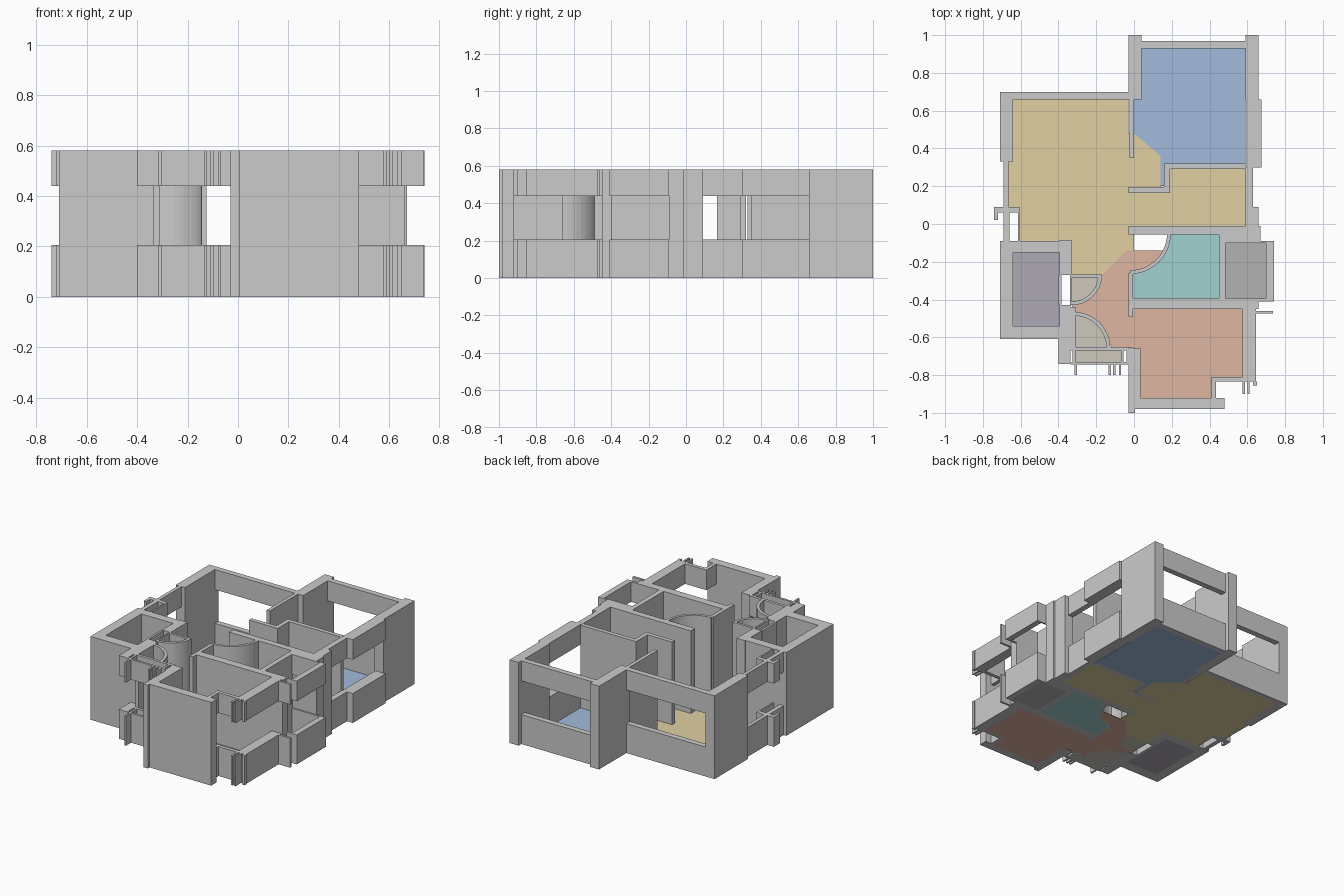
import bpy, bmesh, math

H, SILL, HEAD, FLOOR = 0.58, 0.205, 0.44, 0.004
FULL = [(0, H)]
OPEN = [(0, SILL), (HEAD, H)]      # wall below and above a window opening


def finish(name, bm, color=None):
    bmesh.ops.recalc_face_normals(bm, faces=bm.faces)
    me = bpy.data.meshes.new(name)
    bm.to_mesh(me)
    bm.free()
    ob = bpy.data.objects.new(name, me)
    bpy.context.collection.objects.link(ob)
    if color:
        mat = bpy.data.materials.new(name + "_paint")
        mat.diffuse_color = (*color, 1)
        me.materials.append(mat)


def prism(bm, pts, z0, z1):
    face = bm.faces.new([bm.verts.new((x, y, z0)) for x, y in pts])
    up = bmesh.ops.extrude_face_region(bm, geom=[face], use_keep_orig=True)["geom"]
    bmesh.ops.translate(bm, vec=(0, 0, z1 - z0),
                        verts=[g for g in up if isinstance(g, bmesh.types.BMVert)])


def rect(x0, y0, x1, y1):
    return [(x0, y0), (x1, y0), (x1, y1), (x0, y1)]


def walls(name, spans, rects):
    bm = bmesh.new()
    for r in rects:
        for z0, z1 in spans:
            prism(bm, rect(*r), z0, z1)
    finish(name, bm)


def floor(name, color, *outlines):
    bm = bmesh.new()
    for pts in outlines:
        prism(bm, pts, 0, FLOOR)
    finish(name, bm, color)


def quarter(cx, cy, r, a0, n=12):
    return [(cx + r * math.cos(math.radians(a0 + 90 * i / n)),
             cy + r * math.sin(math.radians(a0 + 90 * i / n))) for i in range(n + 1)]


def door_arc(name, cx, cy, r, a0):
    bm = bmesh.new()
    prism(bm, quarter(cx, cy, r, a0) + quarter(cx, cy, r - 0.02, a0)[::-1], 0, H)
    finish(name, bm)


# Bedroom (blue) and its partition to the living room
walls("bedroom_walls", FULL, [
    (-0.03, 0.66, 0.04, 1.0), (0.59, 0.66, 0.66, 1.0), (-0.025, 0.35, 0.0, 0.66),
    (0.19, 0.29, 0.59, 0.32), (0.16, 0.165, 0.19, 0.32), (-0.03, 0.165, 0.16, 0.195)])
walls("bedroom_window_walls", OPEN, [
    (0.04, 0.93, 0.59, 0.97), (0.595, 0.30, 0.675, 0.66)])

# Living room
walls("living_walls", FULL, [
    (-0.71, 0.33, -0.64, 0.70), (0.59, -0.01, 0.66, 0.09), (-0.03, -0.055, 0.67, -0.01)])
walls("living_window_walls", OPEN, [
    (-0.64, 0.66, -0.03, 0.70), (0.59, 0.09, 0.63, 0.30), (-0.69, 0.09, -0.665, 0.33),
    (-0.74, 0.06, -0.605, 0.09), (-0.74, 0.02, -0.72, 0.06), (-0.69, -0.09, -0.66, 0.06),
    (-0.615, -0.09, -0.605, 0.06)])

# Bathroom and side balcony
walls("bathroom_walls", FULL, [
    (0.45, -0.395, 0.485, -0.055), (-0.03, -0.45, 0.66, -0.395),
    (-0.03, -0.395, -0.005, -0.26), (0.485, -0.09, 0.67, -0.055)])
walls("balcony_parapets", OPEN, [
    (0.70, -0.41, 0.74, -0.09), (0.485, -0.10, 0.70, -0.09), (0.66, -0.41, 0.70, -0.395)])
door_arc("bathroom_door_arc", -0.02, -0.05, 0.215, 270)

# Front bedroom (terracotta)
walls("front_room_walls", FULL, [
    (-0.03, -1.0, 0.005, -0.66), (0.005, -0.98, 0.035, -0.66), (0.035, -0.98, 0.48, -0.92),
    (-0.03, -0.49, -0.005, -0.45)])
walls("front_room_window_walls", OPEN, [
    (0.575, -0.81, 0.645, -0.45), (0.41, -0.835, 0.645, -0.81), (0.41, -0.92, 0.435, -0.835),
    (0.575, -0.90, 0.588, -0.835), (0.60, -0.90, 0.612, -0.835), (0.63, -0.855, 0.65, -0.835),
    (0.645, -0.475, 0.735, -0.46)])

# Storage room on the left
walls("storage_walls", FULL, [
    (-0.71, -0.61, -0.64, -0.09), (-0.64, -0.15, -0.395, -0.09), (-0.395, -0.27, -0.33, -0.085),
    (-0.64, -0.61, -0.395, -0.54), (-0.395, -0.61, -0.335, -0.43),
    (-0.40, -0.43, -0.385, -0.27), (-0.34, -0.43, -0.33, -0.27), (-0.33, -0.285, -0.17, -0.268)])
door_arc("storage_door_arc", -0.33, -0.27, 0.16, 270)

# Entrance porch
walls("entrance_door_leaf", FULL, [(-0.335, -0.65, -0.31, -0.44)])
walls("entrance_walls", OPEN, [
    (-0.40, -0.74, -0.335, -0.61), (-0.335, -0.745, -0.03, -0.73), (-0.335, -0.67, -0.03, -0.65),
    (-0.325, -0.73, -0.31, -0.67), (-0.07, -0.73, -0.055, -0.67), (-0.04, -0.73, -0.03, -0.67)])
walls("entrance_posts", OPEN,
      [(x, -0.80, x + 0.012, -0.745) for x in (-0.315, -0.135, -0.11, -0.08)])
door_arc("entrance_door_arc", -0.32, -0.66, 0.195, 0)

# Floors
floor("bedroom_floor", (0.36, 0.5, 0.72), [
    (0.04, 0.93), (0.04, 0.66), (0, 0.66), (0, 0.48), (0.14, 0.36), (0.14, 0.2),
    (0.16, 0.2), (0.16, 0.32), (0.59, 0.32), (0.59, 0.93)])
floor("living_floor", (0.75, 0.63, 0.36), [
    (-0.64, 0.66), (-0.03, 0.66), (-0.03, 0.48), (0, 0.48), (0.14, 0.36), (0.14, 0.195),
    (-0.03, 0.195), (-0.03, 0.165), (0.19, 0.165), (0.19, 0.29), (0.59, 0.29), (0.59, -0.01),
    (-0.03, -0.01), (-0.03, -0.055), (0.0, -0.055), (0.0, -0.14), (-0.04, -0.14),
    (-0.17, -0.27), (-0.33, -0.27), (-0.33, -0.09), (-0.605, -0.09), (-0.605, 0.06),
    (-0.665, 0.09), (-0.665, 0.33), (-0.64, 0.33)])
floor("bathroom_floor", (0.35, 0.65, 0.64), [
    (-0.005, -0.395), (0.45, -0.395), (0.45, -0.055), (0.19, -0.055)]
    + quarter(-0.02, -0.05, 0.205, 270)[-2:0:-1] + [(-0.005, -0.26)])
floor("hall_and_front_room_floor", (0.74, 0.47, 0.36), [
    (-0.04, -0.14), (0.17, -0.14), (0.12, -0.21), (-0.03, -0.26), (-0.03, -0.45),
    (0.575, -0.45), (0.575, -0.81), (0.41, -0.81), (0.41, -0.92), (0.035, -0.92),
    (0.035, -0.66), (-0.12, -0.65), (-0.18, -0.52), (-0.31, -0.47), (-0.33, -0.43),
    (-0.22, -0.38), (-0.17, -0.27)])
floor("storage_floor", (0.42, 0.4, 0.46), rect(-0.64, -0.54, -0.395, -0.15))
floor("balcony_floor", (0.45, 0.45, 0.45), rect(0.485, -0.395, 0.70, -0.10))
floor("threshold_floors", (0.62, 0.58, 0.5),
      quarter(-0.33, -0.27, 0.15, 270) + [(-0.33, -0.27)],
      quarter(-0.32, -0.66, 0.185, 0) + [(-0.32, -0.66)],
      rect(-0.31, -0.73, -0.07, -0.67))
